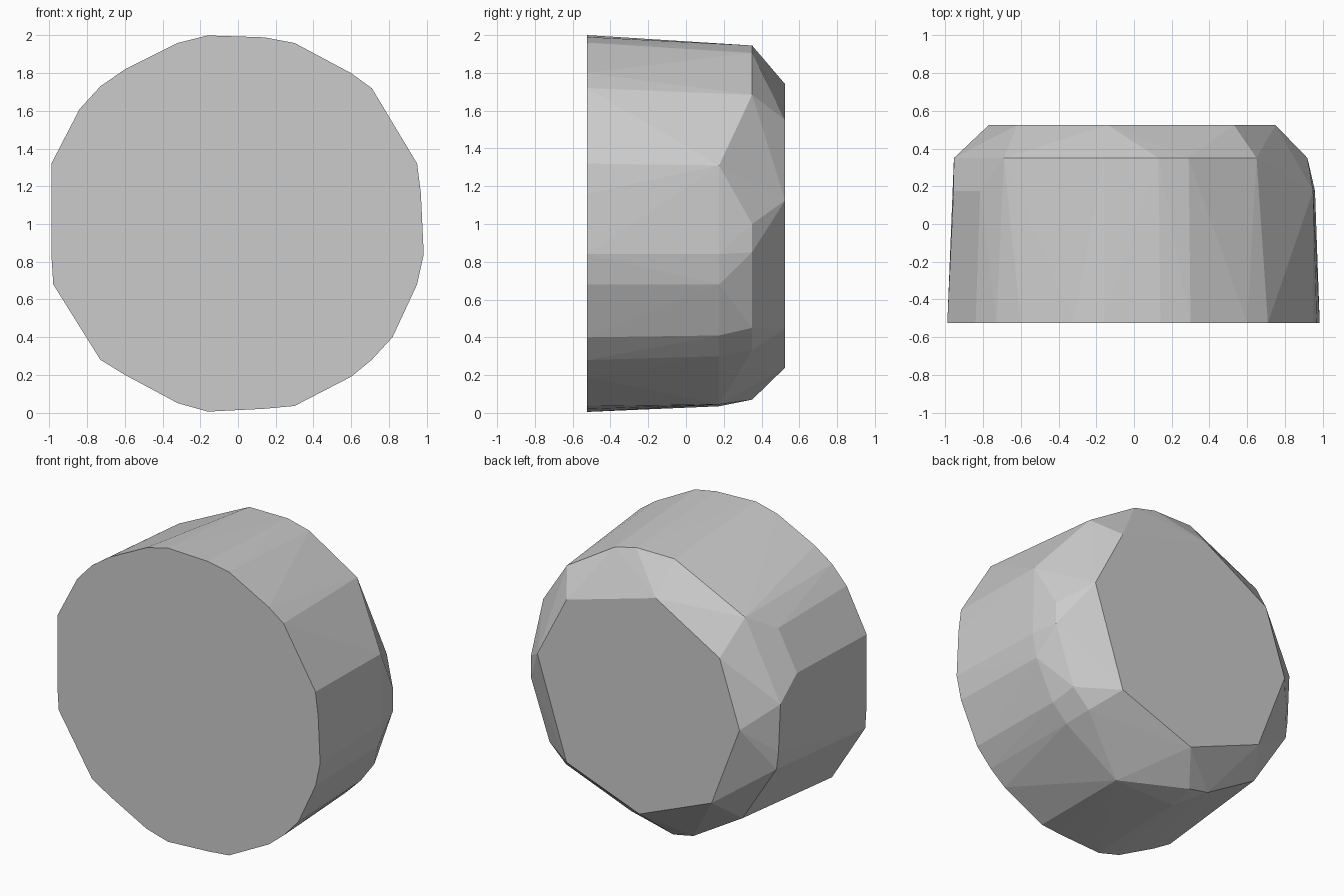
import bpy, bmesh

# Cross-sections as (x, z) outlines, each at its depth y
front_rim = [(-.16, 2), (.14, 1.99), (.30, 1.96), (.60, 1.80), (.71, 1.72),
             (.95, 1.32), (.97, 1.16), (.985, .84), (.95, .68), (.82, .40),
             (.71, .28), (.60, .19), (.30, .035), (.14, .02), (-.16, .005),
             (-.32, .05), (-.60, .20), (-.73, .28), (-.98, .68), (-.99, .84),
             (-.99, 1.32), (-.84, 1.61), (-.73, 1.73), (-.60, 1.82), (-.32, 1.96)]
waist = [(.95, 1.31), (.96, .84), (.93, .68), (.80, .41), (.69, .30),
         (.29, .045), (-.16, .035), (-.957, 1.316), (-.816, 1.583)]
shoulder = [(.65, 1.684), (.29, 1.905), (.13, 1.945), (-.16, 1.945), (-.69, 1.69),
            (-.955, 1.17), (-.94, .84), (-.925, .72), (-.67, .32), (-.30, .10),
            (-.15, .07), (.657, .332), (.78, .45), (.92, .85), (.92, 1.0)]
back_face = [(.53, 1.55), (-.14, 1.74), (-.62, 1.46), (-.77, 1.01),
             (-.56, .46), (-.016, .24), (.53, .445), (.75, 1.125)]

# Faceted drum: flat front, gentle taper, chamfered back
bm = bmesh.new()
for y, outline in ((-.525, front_rim), (.175, waist), (.35, shoulder), (.525, back_face)):
    for x, z in outline:
        bm.verts.new((x, y, z))
hull = bmesh.ops.convex_hull(bm, input=bm.verts[:])
bmesh.ops.delete(bm, geom=[v for v in bm.verts if not v.link_faces], context='VERTS')
bmesh.ops.dissolve_limit(bm, angle_limit=.01, verts=bm.verts[:], edges=bm.edges[:])
bmesh.ops.recalc_face_normals(bm, faces=bm.faces[:])

mesh = bpy.data.meshes.new("faceted_drum")
bm.to_mesh(mesh)
bm.free()
bpy.context.collection.objects.link(bpy.data.objects.new("faceted_drum", mesh))
